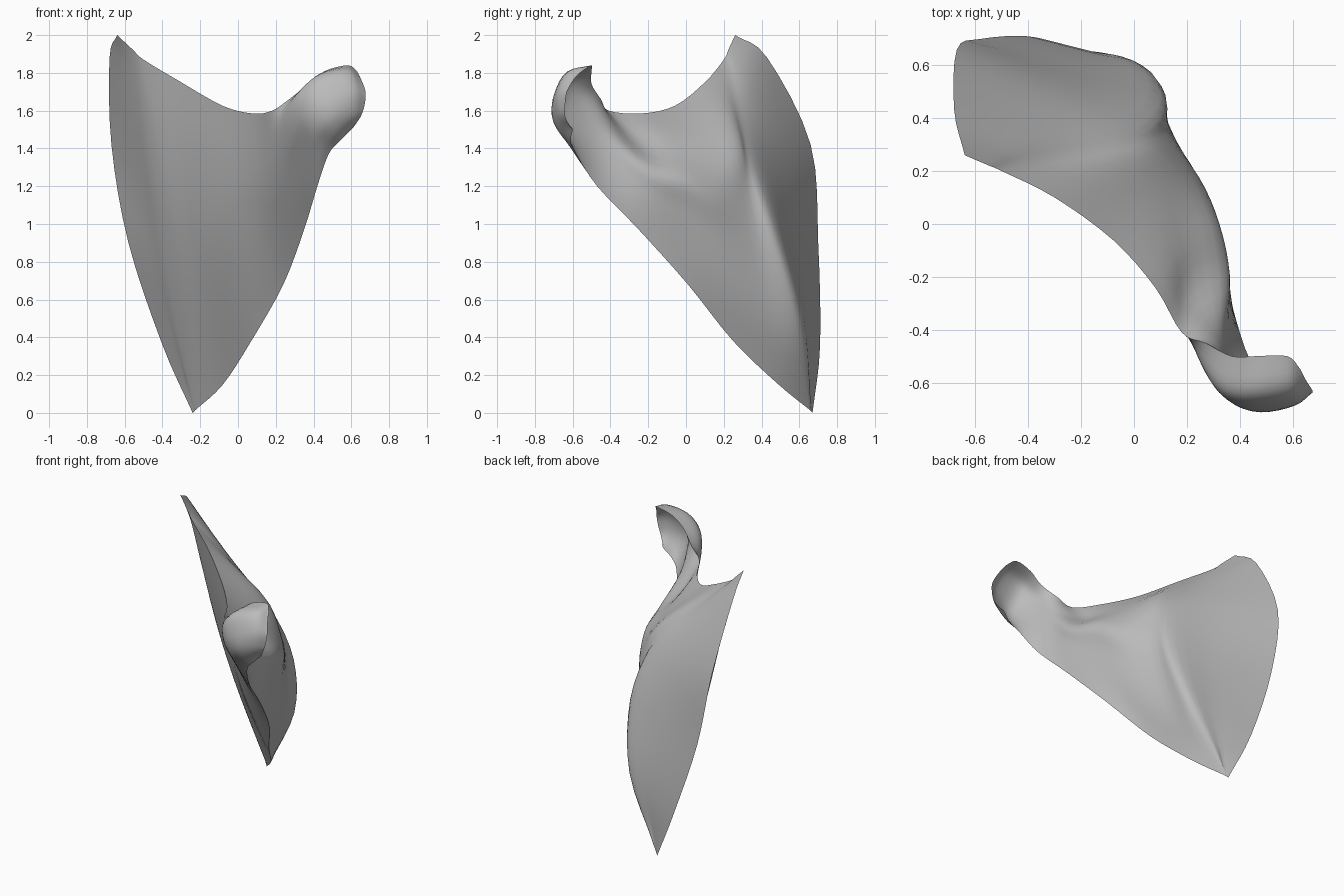
import bpy
import bmesh
from math import pi, sin
from mathutils import Vector

cube = bpy.data.objects.get("Cube")
if cube:
    bpy.data.objects.remove(cube)

# Guide sections run from the top rim down to the lower edge
blade_rim = [(-.64, .26, 2), (-.68, .43, 1.88), (-.67, .66, 1.42), (-.58, .7, .9), (-.4, .71, .36), (-.24, .67, 0)]

# Back of the blade: ridge first, then the shelf towards the neck; last value is the swell of the front
blade_back = [
    ([(-.5, .2, 1.87), (-.2, .28, 1.58), (0, .36, 1.33), (.1, .48, .95), (.03, .6, .5), (-.22, .65, .02)], .05),
    ([(-.3, .1, 1.75), (.01, .27, 1.45), (.11, .32, 1.2), (.13, .38, .92), (.06, .46, .5), (-.08, .49, .15)], .07),
    ([(-.08, -.06, 1.625), (.11, .13, 1.4), (.24, .17, 1.17), (.22, .19, .95), (.17, .22, .67), (.07, .25, .38)], .07),
    ([(.08, -.24, 1.585), (.18, -.08, 1.41), (.315, 0, 1.24), (.3, -.01, 1.08), (.27, 0, .88), (.24, .01, .68)], .06),
    ([(.18, -.41, 1.6), (.21, -.28, 1.45), (.35, -.2, 1.3), (.36, -.22, 1.19), (.36, -.24, 1.08), (.35, -.25, .97)], .05),
]

# Outside of the neck and cup; last value is how closely the inside follows the outside
cup_front = [
    ([(.27, -.45, 1.66), (.26, -.54, 1.6), (.3, -.58, 1.5), (.36, -.57, 1.4), (.4, -.53, 1.3), (.42, -.47, 1.2)], -.25),
    ([(.37, -.5, 1.74), (.33, -.62, 1.7), (.36, -.67, 1.6), (.41, -.67, 1.5), (.45, -.63, 1.43), (.48, -.58, 1.37)], .45),
    ([(.46, -.5, 1.81), (.43, -.64, 1.78), (.45, -.7, 1.67), (.49, -.71, 1.57), (.52, -.67, 1.49), (.54, -.61, 1.44)], .82),
    ([(.58, -.5, 1.84), (.58, -.62, 1.81), (.6, -.68, 1.71), (.61, -.685, 1.62), (.61, -.66, 1.55), (.6, -.6, 1.5)], .88),
    ([(.63, -.55, 1.81), (.65, -.59, 1.77), (.675, -.63, 1.7), (.67, -.64, 1.63), (.65, -.64, 1.57), (.61, -.61, 1.51)], 1),
]
SWELL_DIRECTION = Vector((-.65, -.7, -.27))


def chord(section):
    """Evenly spaced points straight between the ends of a section."""
    last = len(section) - 1
    return [section[0].lerp(section[-1], i / last) for i in range(last + 1)]


def swell(section, height):
    """A gentle bulge between the ends of a section."""
    last = len(section) - 1
    return [p + SWELL_DIRECTION * height * sin(pi * i / last) for i, p in enumerate(chord(section))]


def blend(first, second, t):
    return [a + (b - a) * t for a, b in zip(first, second)]


def smooth_path(points, steps):
    """Resample a row of points with a smooth curve through them."""
    ends = [points[0] * 2 - points[1]] + points + [points[-1] * 2 - points[-2]]
    path = []
    for a, b, c, d in zip(ends, ends[1:], ends[2:], ends[3:]):
        for s in range(steps):
            t = s / steps
            path.append(b + (c - a) * (t / 2) + (a * 2 - b * 5 + c * 4 - d) * (t * t / 2)
                        + (b * 3 - a - c * 3 + d) * (t ** 3 / 2))
    return path + [points[-1]]


def add_surface(bm, sections):
    """Skin a smooth grid over the guide sections."""
    columns = [smooth_path(section, 4) for section in sections]
    rows = [smooth_path(list(row), 4) for row in zip(*columns)]
    grid = [[bm.verts.new(p) for p in row] for row in rows]
    for upper, lower in zip(grid, grid[1:]):
        for i in range(len(upper) - 1):
            bm.faces.new((upper[i], upper[i + 1], lower[i + 1], lower[i]))


# Pair up the front and back sections
rim = [Vector(p) for p in blade_rim]
front, back = [rim], [rim]
for points, height in blade_back:
    section = [Vector(p) for p in points]
    back.append(section)
    front.append(swell(section, height))
for points, keep in cup_front:
    section = [Vector(p) for p in points]
    front.append(section)
    back.append(blend(chord(section), section, keep))

# Extra section keeps the broad back face flat beside the ridge
for side in (front, back):
    side.insert(1, blend(side[0], side[1], .6))

# Join both sides into one closed shell
bm = bmesh.new()
add_surface(bm, front)
add_surface(bm, back)
bmesh.ops.remove_doubles(bm, verts=bm.verts, dist=.0005)
bmesh.ops.recalc_face_normals(bm, faces=bm.faces)
mesh = bpy.data.meshes.new("curved_blade")
bm.to_mesh(mesh)
bm.free()
blade = bpy.data.objects.new("curved_blade", mesh)
bpy.context.collection.objects.link(blade)

# Plain grey surface
grey = bpy.data.materials.new("plain_grey")
grey.use_nodes = True
grey.diffuse_color = (.5, .5, .5, 1)
grey.node_tree.nodes["Principled BSDF"].inputs["Base Color"].default_value = (.5, .5, .5, 1)
mesh.materials.append(grey)

bpy.context.view_layer.objects.active = blade
blade.select_set(True)
bpy.ops.object.shade_smooth_by_angle(angle=.8)
